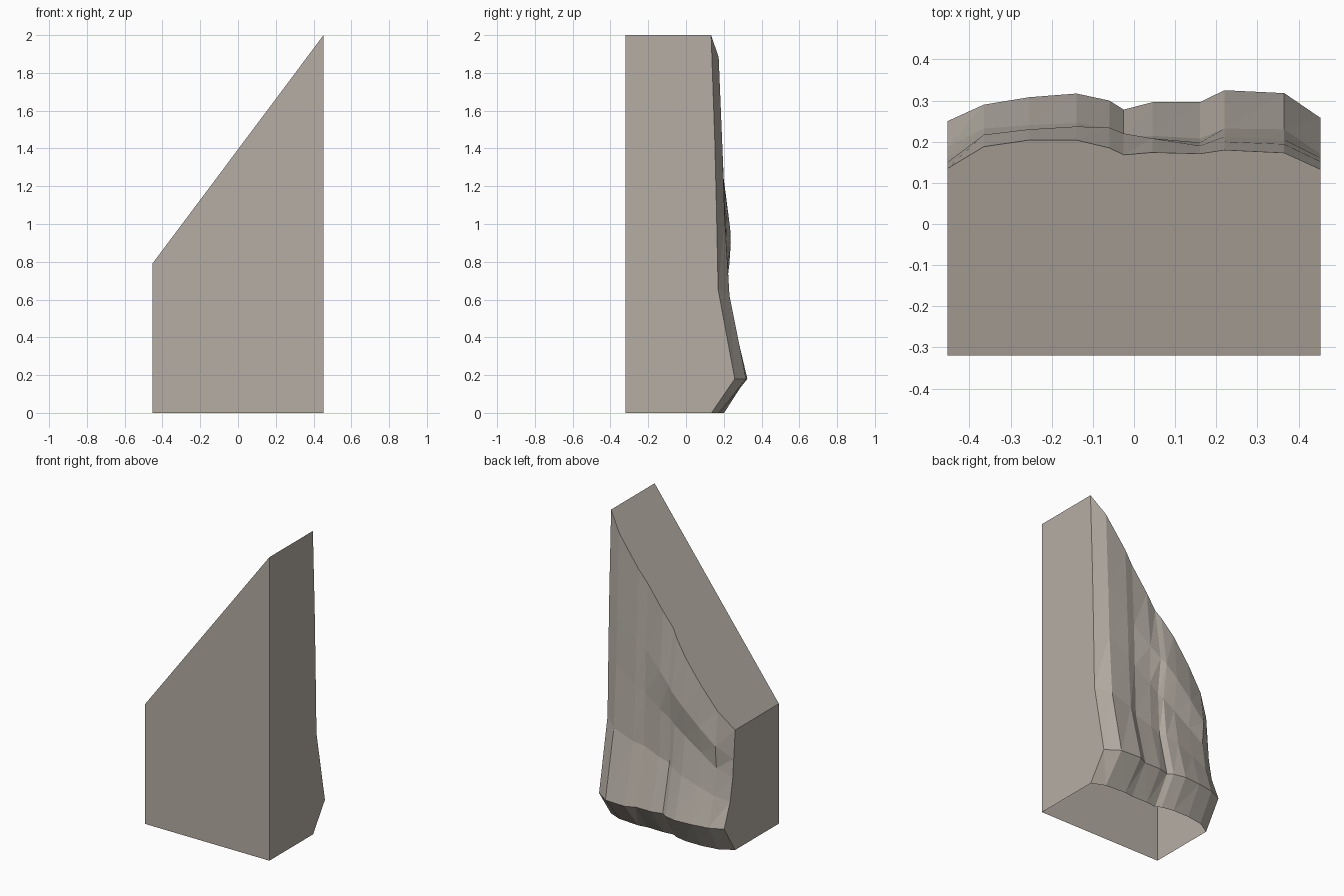
import bpy, bmesh

if "Cube" in bpy.data.objects:
    bpy.data.objects.remove(bpy.data.objects["Cube"])

# Column positions across the rough face, and its depth (y) along each row
XS = [-.453, -.365, -.255, -.14, -.06, -.025, .045, .16, .22, .365, .453]
FRONT = -.32
LIP = .18
ROWS = [  # (fraction between the lip and the sloping top; None = ground), depths
    (None, [.135, .185, .202, .202, .187, .167, .175, .172, .182, .172, .135]),
    (0.0, [.250, .290, .308, .317, .300, .278, .296, .296, .325, .318, .258]),
    (0.26, [.187, .232, .240, .246, .232, .208, .214, .208, .232, .230, .170]),
    (0.5, [.160, .205, .208, .208, .205, .195, .202, .198, .212, .205, .161]),
    (0.7, [.150, .217, .230, .237, .234, .220, .208, .190, .200, .194, .152]),
    (1.0, [.135, .188, .204, .204, .185, .168, .174, .171, .180, .173, .133]),
]


def top_z(x):
    return .79 + (x + .453) * (2 - .79) / .906


def row_z(x, f):
    return 0 if f is None else LIP + (top_z(x) - LIP) * f


bm = bmesh.new()
grid = [[bm.verts.new((x, y, row_z(x, f))) for x, y in zip(XS, ys)]
        for f, ys in ROWS]
bl, br, tl, tr = [bm.verts.new((x, FRONT, z)) for x, z in
                  ((XS[0], 0), (XS[-1], 0), (XS[0], top_z(XS[0])), (XS[-1], 2))]

# Rough faceted back
rough = []
for r in range(len(grid) - 1):
    for c in range(len(XS) - 1):
        a, b = grid[r][c], grid[r][c + 1]
        d, e = grid[r + 1][c], grid[r + 1][c + 1]
        rough.append(bm.faces.new((b, a, d, e)))

# Flat cut sides: front, slope, left and right (the underside is open)
bm.faces.new((bl, br, tr, tl))
bm.faces.new([tl, tr] + grid[-1][::-1])
bm.faces.new([bl, tl] + [row[0] for row in grid[::-1]])
bm.faces.new([tr, br] + [row[-1] for row in grid])
bmesh.ops.triangulate(bm, faces=rough, quad_method='SHORT_EDGE')
bmesh.ops.recalc_face_normals(bm, faces=bm.faces)

mesh = bpy.data.meshes.new("rock_wedge")
bm.to_mesh(mesh)
bm.free()
stone = bpy.data.materials.new("warm grey stone")
stone.diffuse_color = (.46, .42, .37, 1)
stone.use_nodes = True
stone.node_tree.nodes["Principled BSDF"].inputs["Base Color"].default_value = stone.diffuse_color
mesh.materials.append(stone)
rock = bpy.data.objects.new("rock_wedge", mesh)
bpy.context.collection.objects.link(rock)
